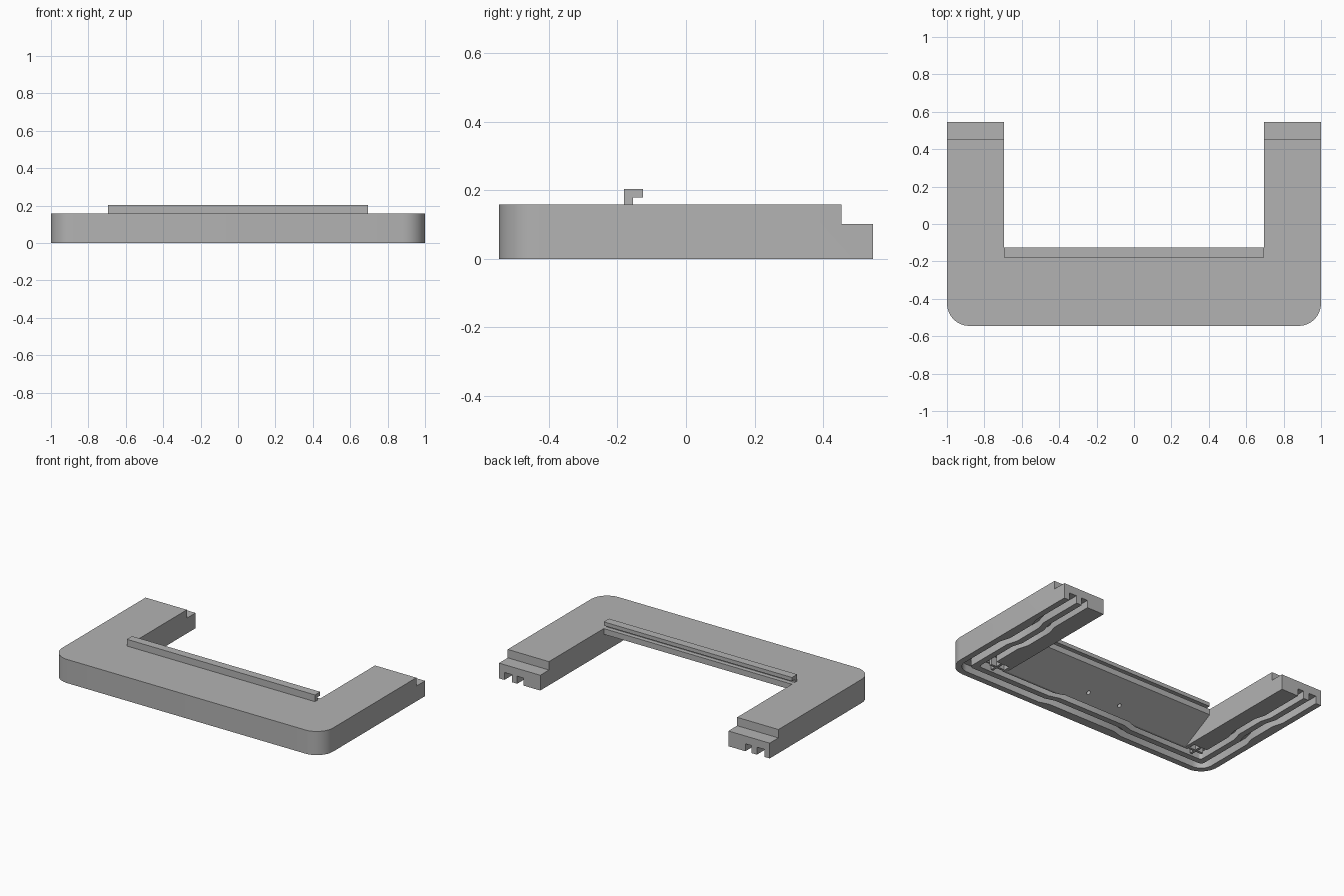
import bpy, bmesh, math
from mathutils import Vector

if "Cube" in bpy.data.objects:
    bpy.data.objects.remove(bpy.data.objects["Cube"])

grey = bpy.data.materials.new("plain_grey")
grey.use_nodes = True
grey.diffuse_color = (0.45, 0.45, 0.45, 1)
grey.node_tree.nodes["Principled BSDF"].inputs["Base Color"].default_value = grey.diffuse_color

HALF_Y, INNER_X, BAR_Y, TOP, RADIUS = 0.545, 0.695, -0.125, 0.158, 0.12


def prism(name, points, low, high, axis="z"):
    """Extrude a flat outline along z, or a (y, z) outline along x."""
    place = (lambda p, h: (p[0], p[1], h)) if axis == "z" else (lambda p, h: (h, p[0], p[1]))
    bm = bmesh.new()
    face = bm.faces.new([bm.verts.new(place(p, low)) for p in points])
    ext = bmesh.ops.extrude_face_region(bm, geom=[face])
    shift = Vector(place((0, 0), high - low))
    bmesh.ops.translate(bm, vec=shift, verts=[v for v in ext["geom"] if isinstance(v, bmesh.types.BMVert)])
    bmesh.ops.recalc_face_normals(bm, faces=bm.faces)
    mesh = bpy.data.meshes.new(name)
    bm.to_mesh(mesh)
    bm.free()
    mesh.materials.append(grey)
    obj = bpy.data.objects.new(name, mesh)
    bpy.context.collection.objects.link(obj)
    return obj


def rect(x0, x1, y0, y1):
    return [(x0, y0), (x1, y0), (x1, y1), (x0, y1)]


def circle(x, y, r):
    return [(x + r * math.cos(a * math.pi / 6), y + r * math.sin(a * math.pi / 6)) for a in range(12)]


def cut(obj, cutter):
    cutter.hide_render = True
    mod = obj.modifiers.new("cut", "BOOLEAN")
    mod.operation, mod.solver, mod.object = "DIFFERENCE", "EXACT", cutter
    bpy.context.view_layer.objects.active = obj
    bpy.ops.object.modifier_apply(modifier=mod.name)
    bpy.data.objects.remove(cutter)


def u_path(d, end, bump=0.0):
    """U outline set in by d from the outer edge, with an inward jog on each side."""
    r = max(RADIUS - d, 0.02)
    x, y = 1 - d, d - HALF_Y
    half = []
    if bump:
        half += [(0.25, y + bump), (0.32, y)]
    for i in range(9):
        a = -math.pi / 2 + i * math.pi / 16
        half.append((x - r + r * math.cos(a), y + r + r * math.sin(a)))
    if bump:
        half += [(x, -0.1), (x - bump, -0.03), (x - bump, 0.17), (x, 0.24)]
    half.append((x, end))
    return [(-px, py) for px, py in reversed(half)] + half


# U-shaped frame
inner = [(INNER_X, HALF_Y), (INNER_X, BAR_Y), (-INNER_X, BAR_Y), (-INNER_X, HALF_Y)]
frame = prism("frame", u_path(0, HALF_Y) + inner, 0, TOP)

# Lowered steps at the leg ends
cut(frame, prism("step_cutter", rect(-1.1, 1.1, 0.453, 0.6), 0.102, 0.3))

# Sloped underside behind the front bar
slope = [(-0.35, -0.02), (-0.35, 0.0), (BAR_Y, 0.12), (0, 0.12), (0, -0.02)]
cut(frame, prism("slope_cutter", slope, -INNER_X, INNER_X, "x"))

# Two grooves following the underside of the frame
for outer, inside in ((0.04, 0.095), (0.135, 0.18)):
    band = u_path(outer, 0.6, 0.02) + u_path(inside, 0.6, 0.02)[::-1]
    cut(frame, prism("groove_cutter", band, -0.05, 0.05))

# Corner pockets and small pin holes
for s in (-1, 1):
    x0, x1 = sorted((s * 0.72, s * 0.83))
    cut(frame, prism("pocket_cutter", rect(x0, x1, -0.4, -0.3), -0.05, 0.06))
    cut(frame, prism("bar_hole_cutter", circle(s * 0.12, -0.28, 0.012), -0.05, 0.1))
    cut(frame, prism("groove_hole_cutter", circle(s * 0.12, -0.455, 0.012), -0.05, 0.1))
    cut(frame, prism("leg_hole_cutter", circle(s * 0.93, 0.38, 0.012), -0.05, 0.08))

# Crossed plates standing in the corner pockets
for s, side in ((-1, "right"), (1, "left")):
    c = s * 0.775
    prism(side + "_post_plate_across", rect(c - 0.05, c + 0.05, -0.358, -0.342), 0, 0.07)
    prism(side + "_post_plate_along", rect(c - 0.008, c + 0.008, -0.395, -0.305), 0.002, 0.07)

# Hooked rail along the back edge of the bar
hook = [(-0.18, 0.15), (-0.155, 0.15), (-0.155, 0.178), (BAR_Y, 0.178), (BAR_Y, 0.203), (-0.18, 0.203)]
prism("hooked_rail", hook, -INNER_X, INNER_X, "x")

# Smooth rounded corners, keep edges sharp
bpy.ops.object.select_all(action="DESELECT")
frame.select_set(True)
bpy.context.view_layer.objects.active = frame
bpy.ops.object.shade_smooth_by_angle(angle=math.radians(25))
